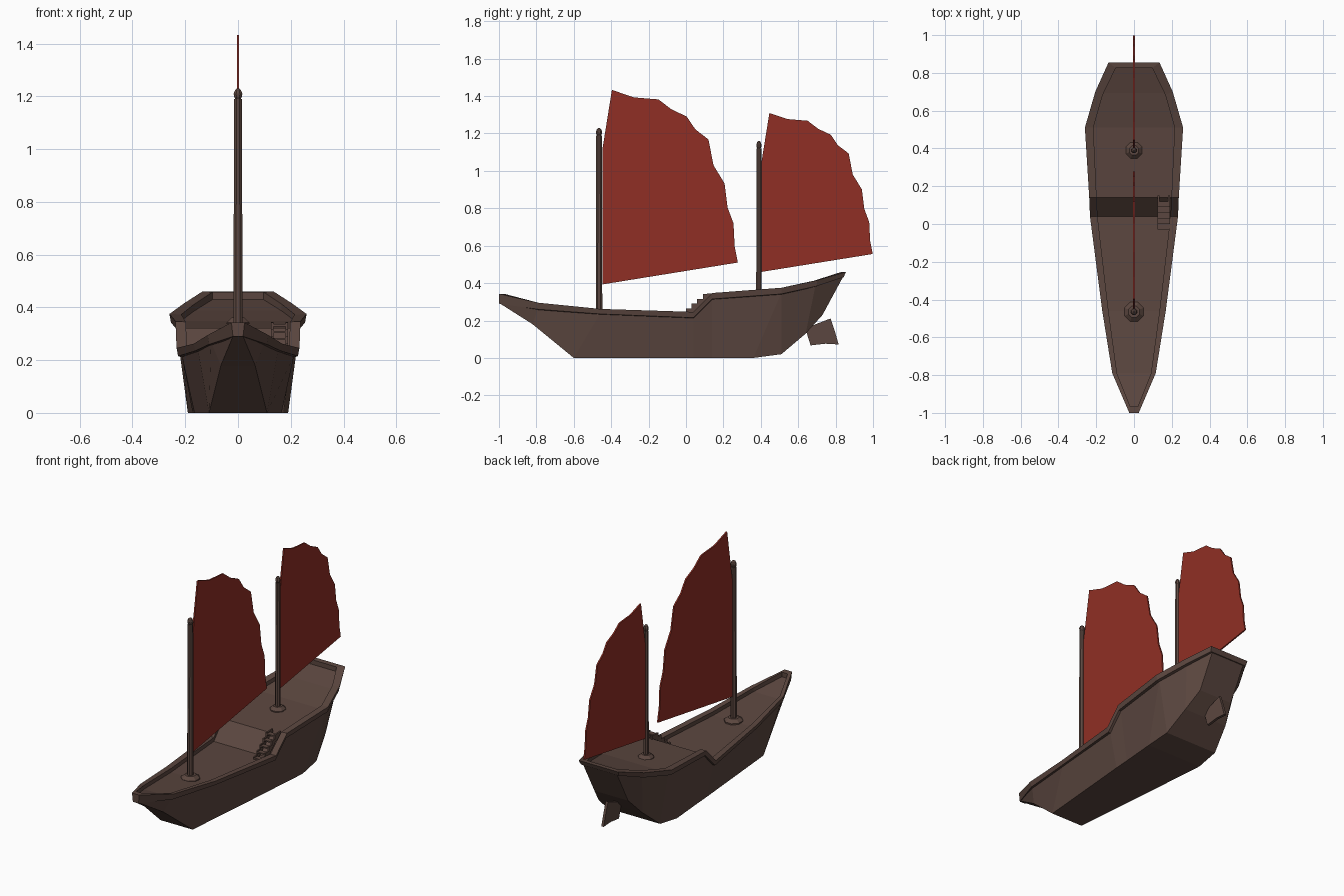
import bpy, bmesh, math
from mathutils import Matrix

if "Cube" in bpy.data.objects:
    bpy.data.objects.remove(bpy.data.objects["Cube"])


def material(name, rgb):
    m = bpy.data.materials.new(name)
    m.diffuse_color = (*rgb, 1)
    m.use_nodes = True
    m.node_tree.nodes["Principled BSDF"].inputs["Base Color"].default_value = m.diffuse_color
    return m


WOOD = material("dark_brown_wood", (0.105, 0.062, 0.050))
RED = material("red_sailcloth", (0.28, 0.028, 0.018))


def finish(name, bm, mat):
    bmesh.ops.remove_doubles(bm, verts=bm.verts[:], dist=0.0005)
    bmesh.ops.recalc_face_normals(bm, faces=bm.faces[:])
    me = bpy.data.meshes.new(name)
    bm.to_mesh(me)
    bm.free()
    me.materials.append(mat)
    ob = bpy.data.objects.new(name, me)
    bpy.context.collection.objects.link(ob)
    return ob


def loft(name, rows, mat, closed=False):
    """Skin closed cross-sections; cap the ends or join them into a loop."""
    bm = bmesh.new()
    vs = [[bm.verts.new(p) for p in r] for r in rows]
    n = len(rows[0])
    for i in range(len(vs) if closed else len(vs) - 1):
        a, b = vs[i], vs[(i + 1) % len(vs)]
        for j in range(n):
            k = (j + 1) % n
            bm.faces.new((a[j], a[k], b[k], b[j]))
    if not closed:
        bm.faces.new(vs[0])
        bm.faces.new(vs[-1])
    return finish(name, bm, mat)


def plate(name, profile, x, thick, mat):
    """Extrude a (y, z) outline sideways, centred on x."""
    return loft(name, [[(x + s * thick / 2, y, z) for y, z in profile]
                       for s in (-1, 1)], mat)


def turned(name, profile, y, sides=8):
    """Turn an (r, z) profile about a vertical axis."""
    rows = [[(r * math.cos(2 * math.pi * (i + .5) / sides),
              y + r * math.sin(2 * math.pi * (i + .5) / sides), z)
             for i in range(sides)] for r, z in profile]
    return loft(name, rows, WOOD)


# Rail stations: y, top z, outer half width, inner y, inner half width, bottom z
RAIL = [(-1.0, .343, .025, -.965, .020, .290),
        (-.79, .295, .115, -.79, .090, .260),
        (-.46, .262, .168, -.46, .135, .235),
        (.04, .246, .233, .04, .193, .215),
        (.14, .347, .237, .14, .198, .315),
        (.51, .375, .260, .51, .215, .342),
        (.70, .415, .205, .685, .165, .384),
        (.855, .460, .135, .825, .097, .432)]

# Hull bottom corners: rail station above, y, z, half width
CHINE = [(0, -.99, .288, .020), (1, -.82, .180, .065), (2, -.60, 0, .110),
         (3, .04, 0, .165), (4, .14, 0, .172), (5, .36, 0, .190),
         (5, .51, .02, .180), (6, .64, .130, .150), (7, .73, .230, .115)]

# Hull with the deck as its top
rows = []
for s, yb, zb, wb in CHINE:
    y, z, w, yi, wi, _ = RAIL[s]
    yt, wt, zt = (y + yi) / 2, (w + wi) / 2, z - .026
    rows.append([(-wt, yt, zt), (-wb, yb, zb), (wb, yb, zb), (wt, yt, zt)])
loft("hull", rows, WOOD)

# Raised rail running right round the deck
ring = []
for side, stations in ((1, RAIL), (-1, RAIL[::-1])):
    for y, z, w, yi, wi, zb in stations:
        yo = y - .012 if y > .8 else y
        ring.append([(side * (w - .006), yo, zb), (side * w, y, z),
                     (side * wi, yi, z - .002), (side * wi, yi, zb - .005)])
loft("rail", ring, WOOD, closed=True)

# Masts with collars and knobs
for label, y, base, top, r in (("fore", -.465, .225, 1.19, .019),
                               ("aft", .39, .325, 1.12, .016)):
    turned(label + "_mast", [(r, base), (r * .85, top)], y)
    turned(label + "_mast_collar", [(r * 2.9, base), (r * 2.9, base + .018),
                                    (r * 1.7, base + .036)], y)
    turned(label + "_mast_knob",
           [(r * .45, top - .005), (r * .85, top + .008), (r * .95, top + .02),
            (r * .6, top + .034), (r * .2, top + .04)], y)

# Battened sails with a scalloped outer edge; the aft one is a smaller copy
SAIL = [(-.447, .393), (-.447, 1.115), (-.396, 1.433), (-.28, 1.393),
        (-.147, 1.382), (-.078, 1.329), (.003, 1.291), (.05, 1.222),
        (.12, 1.168), (.147, 1.03), (.206, .933), (.222, .805),
        (.254, .719), (.26, .596), (.277, .51)]
plate("fore_sail", SAIL, 0, .009, RED)
plate("aft_sail", [(.404 + .821 * (y + .447), .46 + .817 * (z - .393))
                   for y, z in SAIL], 0, .009, RED)

# Rudder
plate("rudder", [(.62, .155), (.68, .175), (.773, .211), (.795, .145),
                 (.816, .072), (.746, .076), (.666, .067), (.645, .135)],
      0, .016, WOOD)

# Stairs up to the aft deck: two sawtooth stringers and treads
STEPS, RUN, RISE = 5, .030, .026
teeth = []
for k in range(STEPS):
    y, z = -.03 + RUN * k, .238 + RISE * k
    teeth += [(y, z - RISE), (y, z)]
teeth += [(.15, .345), (.15, .315), (.10, .30), (.0, .205)]
for label, x in (("left", .130), ("right", .185)):
    plate(label + "_stair_side", teeth, x, .009, WOOD)
for k in range(STEPS):
    y, z = -.03 + RUN * k, .232 + RISE * k
    plate("stair_tread_%d" % (k + 1),
          [(y, z - .008), (y, z), (y + RUN, z), (y + RUN, z - .008)],
          .1575, .055, WOOD)
